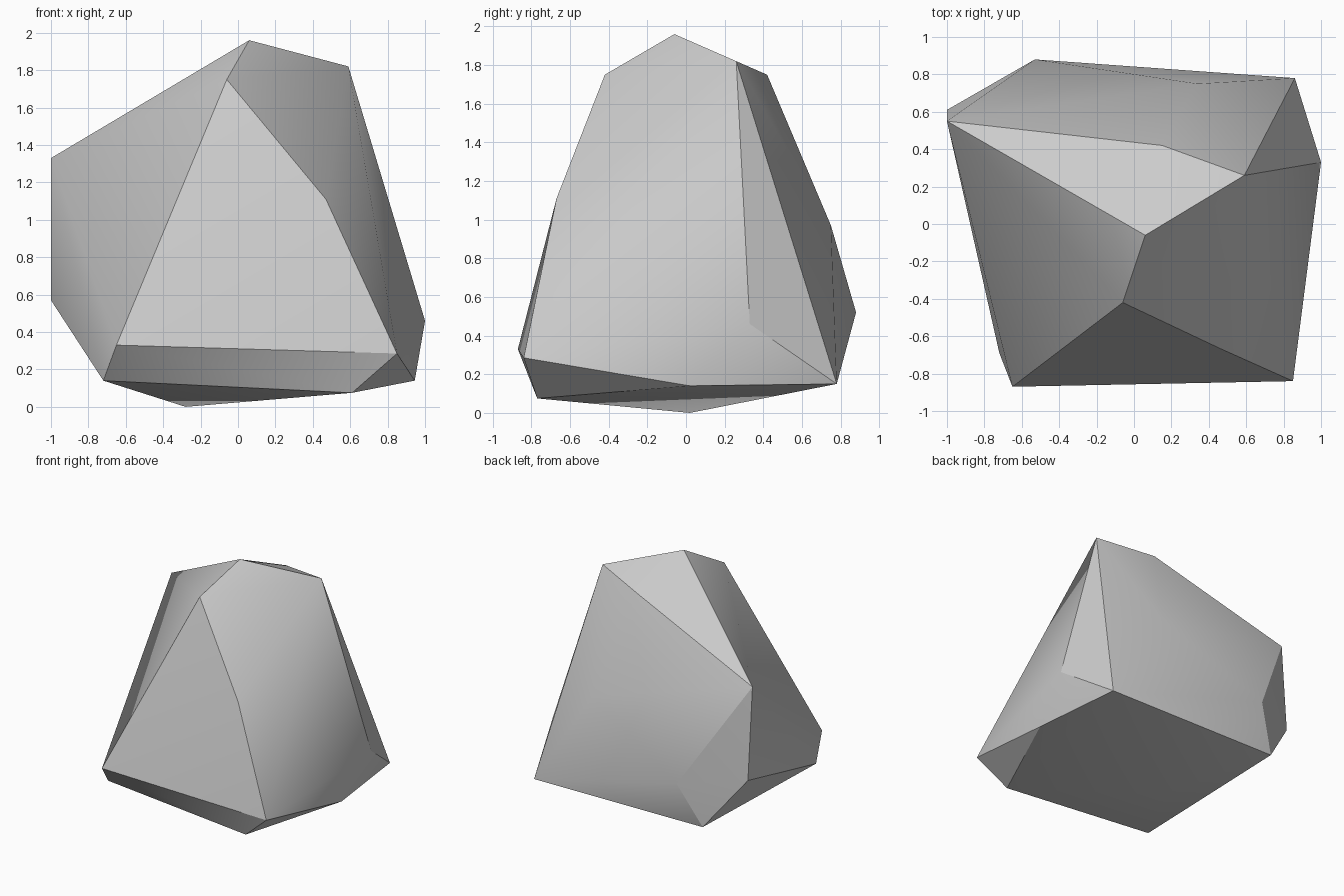
import bpy
import bmesh
import math

# Remove the default cube
cube = bpy.data.objects.get("Cube")
if cube:
    bpy.data.objects.remove(cube, do_unlink=True)

# Stone material
stone = bpy.data.materials.new("stone_grey")
stone.use_nodes = True
grey = (0.6, 0.6, 0.6, 1.0)
stone.diffuse_color = grey
stone.node_tree.nodes["Principled BSDF"].inputs["Base Color"].default_value = grey

# Corners of the chiselled boulder, from the crown down to the underside
crown = [(0.06, -0.06, 1.96), (0.59, 0.26, 1.82), (-0.06, -0.42, 1.75),
         (0.15, 0.42, 1.75), (-1.0, 0.55, 1.33)]
flanks = [(0.47, -0.67, 1.11), (0.34, 0.75, 0.97), (-1.0, 0.61, 0.57),
          (-0.53, 0.88, 0.52), (1.0, 0.33, 0.46)]
foot = [(-0.65, -0.87, 0.33), (0.85, -0.84, 0.285), (-0.70, 0.78, 0.165),
        (0.86, 0.78, 0.15), (0.945, 0.02, 0.14), (-0.72, -0.69, 0.14),
        (0.61, -0.77, 0.075), (-0.28, 0.02, 0.0)]

# Wrap the corners in a faceted convex shell
bm = bmesh.new()
for corner in crown + flanks + foot:
    bm.verts.new(corner)
bmesh.ops.convex_hull(bm, input=bm.verts[:])
bmesh.ops.recalc_face_normals(bm, faces=bm.faces[:])

mesh = bpy.data.meshes.new("boulder")
bm.to_mesh(mesh)
bm.free()
mesh.materials.append(stone)
boulder = bpy.data.objects.new("boulder", mesh)
bpy.context.collection.objects.link(boulder)

# Blend the shallow facets and keep the strong ridges sharp
bpy.ops.object.select_all(action="DESELECT")
boulder.select_set(True)
bpy.context.view_layer.objects.active = boulder
bpy.ops.object.shade_smooth_by_angle(angle=math.radians(30))
